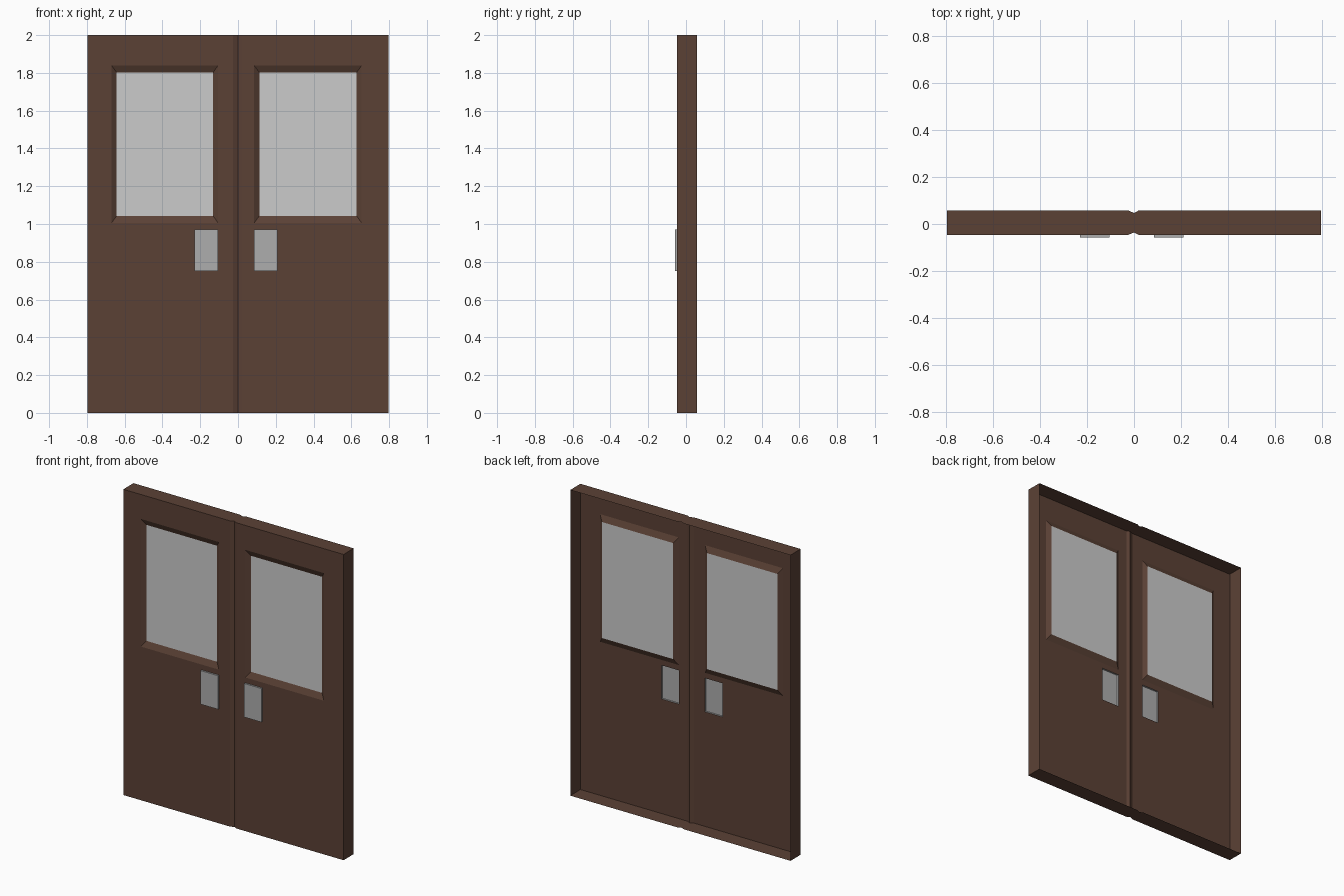
import bpy

if "Cube" in bpy.data.objects:
    bpy.data.objects.remove(bpy.data.objects["Cube"])

X0, X1, H = -0.797, 0.797, 2.0
FRONT, BACK, TIP = -0.047, 0.058, -0.058   # sheet, rear rim, push plate face
GROOVE = 0.011
XS = [X0, -0.67, -0.23, -0.105, -0.026, 0.0, 0.021, 0.085, 0.21, 0.655, X1]
ZS = [0.0, 0.75, 0.97, 1.005, 1.84, H]
WINDOWS = [(-0.67, -0.105), (0.085, 0.655)]
PLATES = [(-0.23, -0.105), (0.085, 0.21)]
WZ, PZ = (1.005, 1.84), (0.75, 0.97)
DEPTH = 0.018


def material(name, rgb):
    m = bpy.data.materials.new(name)
    m.diffuse_color = (*rgb, 1)
    m.use_nodes = True
    m.node_tree.nodes["Principled BSDF"].inputs["Base Color"].default_value = m.diffuse_color
    return m


def build(name, quads, mat=None):
    verts, index, faces = [], {}, []
    for q in quads:
        face = []
        for p in q:
            key = tuple(round(c, 5) for c in p)
            if key not in index:
                index[key] = len(verts)
                verts.append(key)
            face.append(index[key])
        faces.append(face)
    me = bpy.data.meshes.new(name)
    me.from_pydata(verts, [], faces)
    if mat:
        me.materials.append(mat)
    ob = bpy.data.objects.new(name, me)
    bpy.context.collection.objects.link(ob)
    return ob


def rect(x, z, y):
    # front-facing rectangle corners
    return [(x[0], y, z[0]), (x[1], y, z[0]), (x[1], y, z[1]), (x[0], y, z[1])]


def ring(a, b):
    # quads joining outer loop a to inner loop b
    return [[a[i], a[(i + 1) % 4], b[(i + 1) % 4], b[i]] for i in range(4)]


def inside(x, z, spans, zr):
    return zr[0] < z < zr[1] and any(s[0] < x < s[1] for s in spans)


def fy(x):
    return FRONT + (GROOVE if x == 0 else 0)


def by(x):
    return BACK - (GROOVE if x == 0 else 0)


# Door shell: front sheet with openings and centre groove, open at the back
shell = []
for xa, xb in zip(XS, XS[1:]):
    for za, zb in zip(ZS, ZS[1:]):
        cx, cz = (xa + xb) / 2, (za + zb) / 2
        if not (inside(cx, cz, WINDOWS, WZ) or inside(cx, cz, PLATES, PZ)):
            shell.append([(xa, fy(xa), za), (xb, fy(xb), za),
                          (xb, fy(xb), zb), (xa, fy(xa), zb)])
    # top and bottom edges, notched at the centre
    shell.append([(xa, fy(xa), H), (xb, fy(xb), H), (xb, by(xb), H), (xa, by(xa), H)])
    shell.append([(xa, by(xa), 0), (xb, by(xb), 0), (xb, fy(xb), 0), (xa, fy(xa), 0)])

# Outer side edges
for za, zb in zip(ZS, ZS[1:]):
    shell.append([(X0, BACK, za), (X0, FRONT, za), (X0, FRONT, zb), (X0, BACK, zb)])
    shell.append([(X1, FRONT, za), (X1, BACK, za), (X1, BACK, zb), (X1, FRONT, zb)])

# Sloped window surrounds and glass
panes = []
for a, b in WINDOWS:
    inner = rect((a + 0.028, b - 0.027), (WZ[0] + 0.038, WZ[1] - 0.038), FRONT + DEPTH)
    shell += ring(rect((a, b), WZ, FRONT), inner)
    panes.append(inner)

# Push plates raised from the sheet, hollow behind
plates = []
for s in PLATES:
    face = rect(s, PZ, TIP)
    plates += ring(rect(s, PZ, FRONT), face) + [face]

build("door_shell", shell, material("brown_wood", (0.105, 0.053, 0.036)))
build("window_panes", panes)
build("push_plates", plates, material("dull_metal", (0.42, 0.42, 0.42)))
